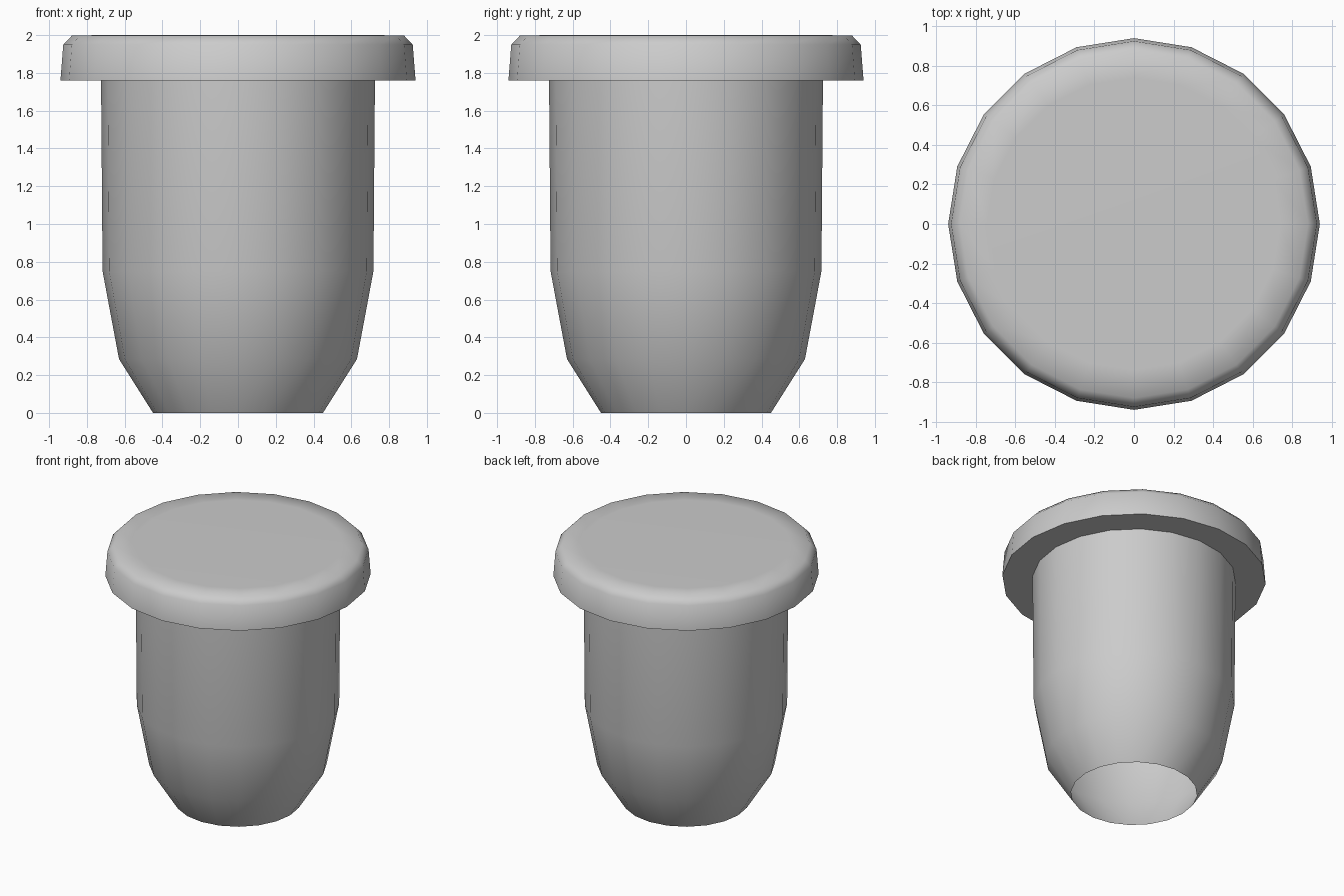
import bpy, bmesh
from math import cos, sin, tau, radians

if "Cube" in bpy.data.objects:
    bpy.data.objects.remove(bpy.data.objects["Cube"])

SIDES = 20


def lathe(name, profile, cap_top=False):
    """Revolve (radius, height) points around z."""
    bm = bmesh.new()
    rings = [[bm.verts.new((r * cos(tau * i / SIDES), r * sin(tau * i / SIDES), z))
              for i in range(SIDES)] for r, z in profile]
    for a, b in zip(rings, rings[1:]):
        for i in range(SIDES):
            j = (i + 1) % SIDES
            bm.faces.new((a[i], a[j], b[j], b[i]))
    if cap_top:
        bm.faces.new(rings[-1])
    mesh = bpy.data.meshes.new(name)
    bm.to_mesh(mesh)
    bm.free()
    obj = bpy.data.objects.new(name, mesh)
    bpy.context.collection.objects.link(obj)
    bpy.ops.object.select_all(action='DESELECT')
    obj.select_set(True)
    bpy.context.view_layer.objects.active = obj
    bpy.ops.object.shade_smooth_by_angle(angle=radians(60))
    return obj


# Tapered cup body, a thin shell open at the bottom
lathe("body", [(0.45, 0), (0.63, 0.285), (0.717, 0.75), (0.725, 1.76)])

# Overhanging lid: flat underside ring, rounded rim and closed top
lathe("lid", [(0.725, 1.76), (0.94, 1.76), (0.925, 1.95), (0.88, 1.997),
              (0.74, 2.0)], cap_top=True)
